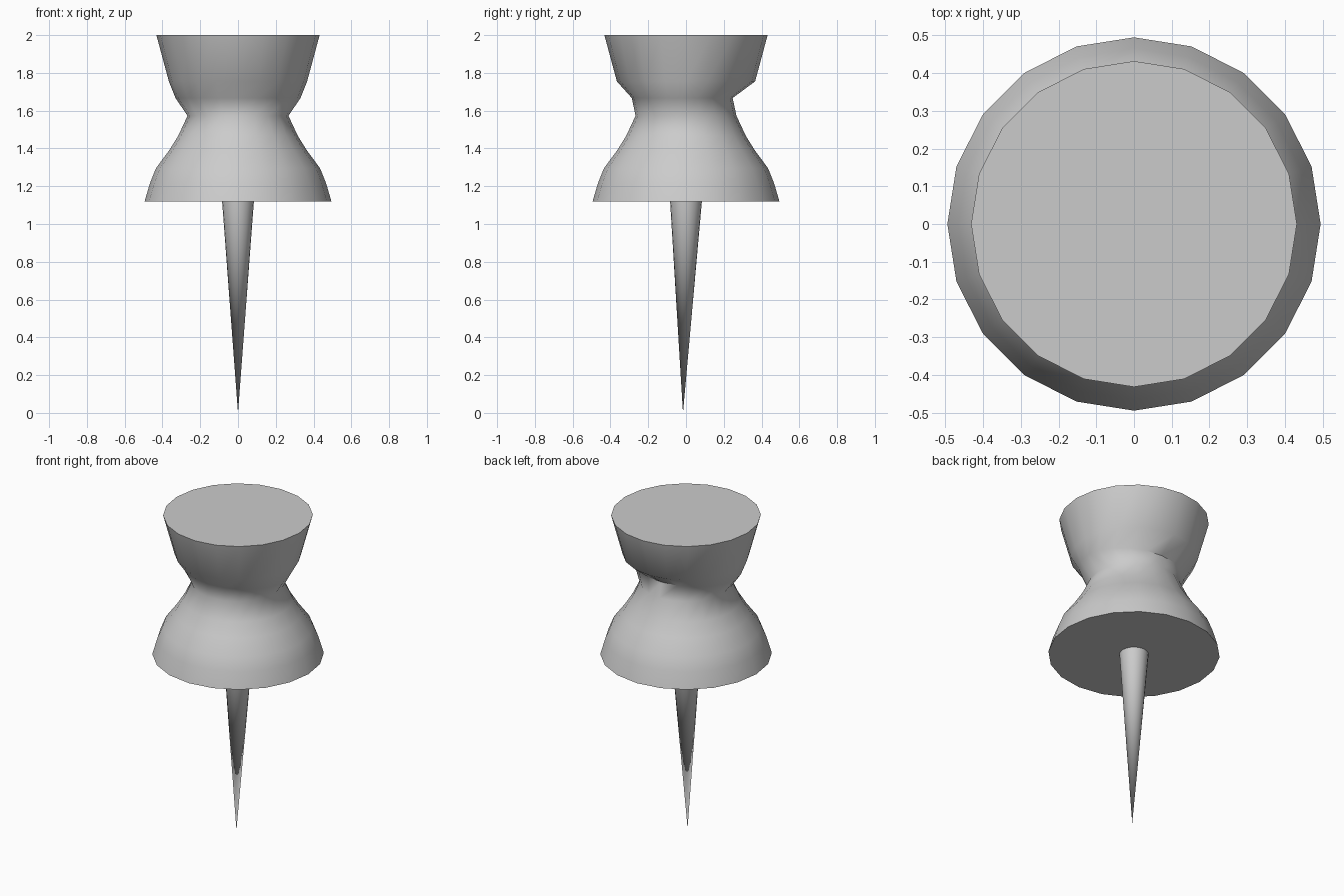
import bpy, bmesh
from math import cos, sin, tau

if "Cube" in bpy.data.objects:
    bpy.data.objects.remove(bpy.data.objects["Cube"])

SIDES = 20


def lathe(name, rings, tip=None, cap_top=True):
    """Skin rings given as (z, x radius, y radius, y offset), bottom to top."""
    bm = bmesh.new()
    loops = []
    for z, rx, ry, oy in rings:
        loops.append([bm.verts.new((rx * cos(tau * i / SIDES),
                                    oy + ry * sin(tau * i / SIDES), z))
                      for i in range(SIDES)])
    for a, b in zip(loops, loops[1:]):
        for i in range(SIDES):
            j = (i + 1) % SIDES
            bm.faces.new((a[i], a[j], b[j], b[i]))
    if tip:
        point = bm.verts.new(tip)
        for i in range(SIDES):
            bm.faces.new((point, loops[0][(i + 1) % SIDES], loops[0][i]))
    else:
        bm.faces.new(loops[0])
    if cap_top:
        bm.faces.new(loops[-1])
    bmesh.ops.recalc_face_normals(bm, faces=bm.faces)
    mesh = bpy.data.meshes.new(name)
    bm.to_mesh(mesh)
    bm.free()
    ob = bpy.data.objects.new(name, mesh)
    bpy.context.collection.objects.link(ob)
    bpy.ops.object.select_all(action='DESELECT')
    ob.select_set(True)
    bpy.context.view_layer.objects.active = ob
    bpy.ops.object.shade_smooth_by_angle(angle=1.1)
    return ob


# Gripping head: the ring just above the waist is squeezed along y
lathe("pin_head", [
    (1.118, 0.495, 0.495, 0),
    (1.217, 0.466, 0.466, 0),
    (1.296, 0.434, 0.434, 0),
    (1.386, 0.367, 0.367, 0),
    (1.466, 0.317, 0.317, 0),
    (1.573, 0.267, 0.267, 0),
    (1.667, 0.331, 0.267, -0.02),
    (1.755, 0.366, 0.366, 0),
    (2.0, 0.432, 0.432, 0),
])

# Tapered needle with its point slightly off centre
lathe("needle", [(1.118, 0.084, 0.084, 0)], tip=(0, -0.016, 0), cap_top=False)
